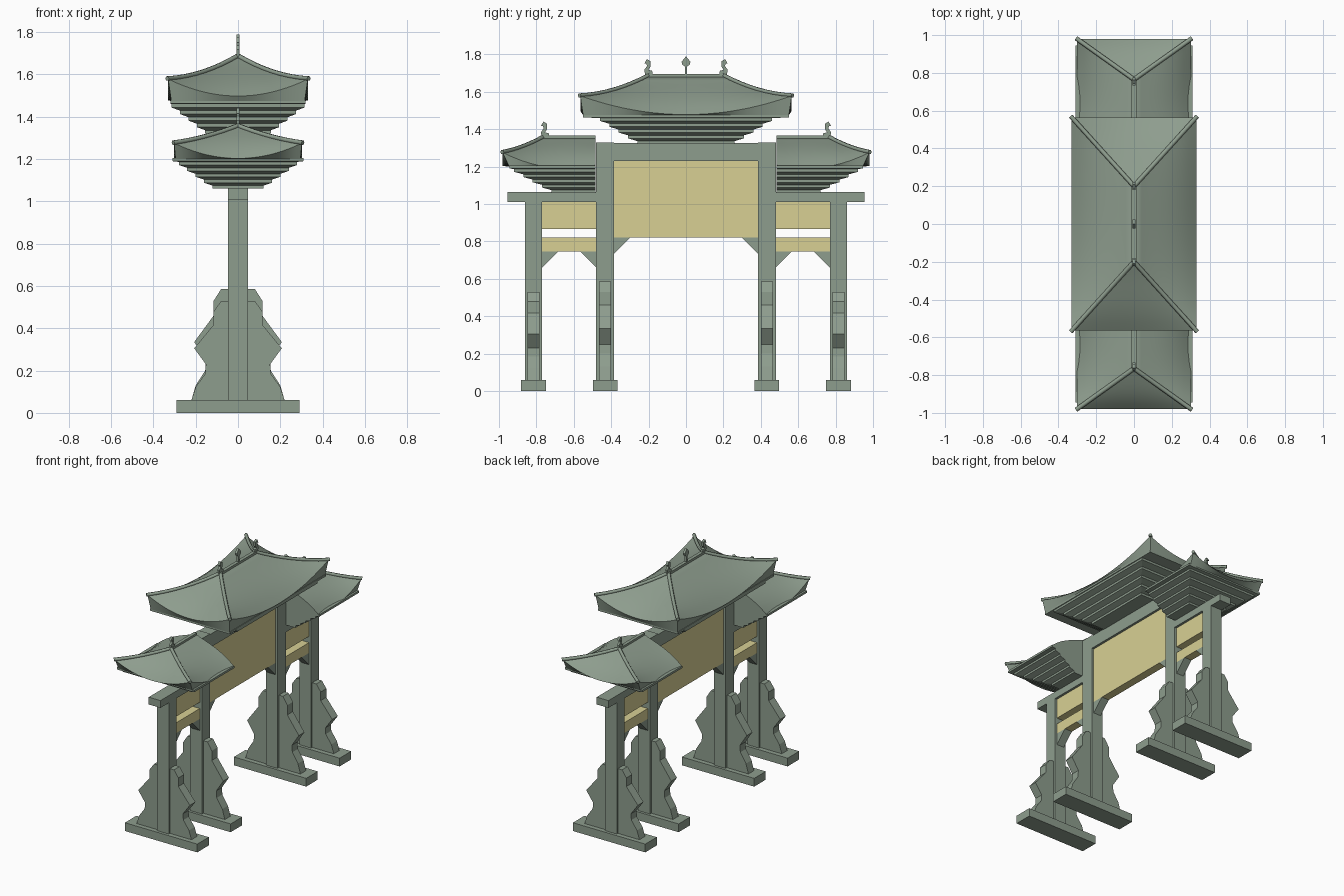
import bpy, bmesh, math
from mathutils import Vector

if "Cube" in bpy.data.objects:
    bpy.data.objects.remove(bpy.data.objects["Cube"])


def material(name, rgb):
    m = bpy.data.materials.new(name)
    m.diffuse_color = (*rgb, 1)
    m.use_nodes = True
    m.node_tree.nodes["Principled BSDF"].inputs["Base Color"].default_value = m.diffuse_color
    return m


GREEN = material("grey_green_stone", (0.27, 0.337, 0.27))
TAN = material("tan_panel", (0.686, 0.631, 0.296))


def finish(name, bm, mat=GREEN, mirror=(False, False), smooth=False):
    """Turn a bmesh into an object, optionally mirrored across x and/or y."""
    bmesh.ops.remove_doubles(bm, verts=bm.verts, dist=1e-5)
    bmesh.ops.recalc_face_normals(bm, faces=bm.faces)
    me = bpy.data.meshes.new(name)
    bm.to_mesh(me)
    bm.free()
    me.materials.append(mat)
    ob = bpy.data.objects.new(name, me)
    bpy.context.collection.objects.link(ob)
    if any(mirror):
        mod = ob.modifiers.new("mirror", 'MIRROR')
        mod.use_axis = (mirror[0], mirror[1], False)
        mod.merge_threshold = 1e-4
    if smooth:
        bpy.ops.object.select_all(action='DESELECT')
        ob.select_set(True)
        bpy.context.view_layer.objects.active = ob
        bpy.ops.object.shade_smooth_by_angle(angle=math.radians(25))
    return ob


def loft(name, rings, **kw):
    """Join equal-length rings of points and cap both ends."""
    bm = bmesh.new()
    vs = [[bm.verts.new(p) for p in r] for r in rings]
    n = len(vs[0])
    for a, b in zip(vs, vs[1:]):
        for i in range(n):
            bm.faces.new((a[i], a[(i + 1) % n], b[(i + 1) % n], b[i]))
    bm.faces.new(vs[0])
    bm.faces.new(vs[-1])
    return finish(name, bm, **kw)


def rect(hx, y0, y1, z):
    return [(-hx, y0, z), (hx, y0, z), (hx, y1, z), (-hx, y1, z)]


def box(name, hx, y0, y1, z0, z1, **kw):
    return loft(name, [rect(hx, y0, y1, z0), rect(hx, y0, y1, z1)], **kw)


def plate_yz(name, pts, hx, **kw):
    return loft(name, [[(x, y, z) for y, z in pts] for x in (-hx, hx)], **kw)


XY, Y = (True, True), (False, True)

# Posts, plinths and scalloped buttress stones
STONE = [(0.045, 0.06), (0.22, 0.06), (0.20, 0.13), (0.155, 0.20), (0.152, 0.25),
         (0.207, 0.335), (0.115, 0.46), (0.115, 0.53), (0.08, 0.585), (0.045, 0.585)]
for part, y0, y1, top, k in (("inner", 0.385, 0.48, 1.33, 1.0),
                             ("outer", 0.77, 0.86, 1.01, 0.893)):
    c = (y0 + y1) / 2
    box(part + "_plinth", 0.29, c - 0.066, c + 0.066, 0, 0.06, mirror=Y)
    box(part + "_post", 0.047, y0, y1, 0.06, top, mirror=Y)
    prof = [(x, 0.06 + (z - 0.06) * k) for x, z in STONE]
    loft(part + "_buttress_stone",
         [[(x, c + d, z) for x, z in prof] for d in (-0.032, 0.032)], mirror=XY)

# Beams and tan panels
box("centre_beam", 0.047, -0.385, 0.385, 1.23, 1.325)
box("side_beam", 0.047, 0.48, 0.955, 1.01, 1.063, mirror=Y)
box("centre_panel", 0.03, -0.385, 0.385, 0.82, 1.23, mat=TAN)
box("side_upper_panel", 0.03, 0.48, 0.77, 0.865, 1.01, mat=TAN, mirror=Y)
box("side_lower_panel", 0.03, 0.48, 0.77, 0.745, 0.82, mat=TAN, mirror=Y)

# Triangular corner braces
for name, y, z, d in (("centre_brace", 0.385, 0.82, -0.085),
                      ("side_inner_brace", 0.48, 0.745, 0.085),
                      ("side_outer_brace", 0.77, 0.745, -0.085)):
    plate_yz(name, [(y, z), (y + d, z), (y, z - 0.085)], 0.03, mirror=Y)


# Stepped bracket tiers flaring out under a roof
def tiers(name, hx, y0, y1, z, rise, eave, **kw):
    rings = []
    for i in range(5):
        a = y0 if y0 > 0 else y0 - 0.05 * i
        for dz in (0, rise * 0.52):
            rings.append(rect(hx + 0.04 * i, a, y1 + 0.05 * i, z + rise * i + dz))
    ex, ey, ez0, ez1 = eave
    a = y0 if y0 > 0 else -ey
    rings += [rect(ex, a, ey, ez0), rect(ex, a, ey, ez1)]
    loft(name, rings, **kw)


tiers("centre_bracket_tiers", 0.155, -0.26, 0.26, 1.32, 0.031, (0.32, 0.55, 1.462, 1.476))
tiers("side_bracket_tiers", 0.12, 0.485, 0.72, 1.06, 0.028, (0.31, 0.945, 1.19, 1.205), mirror=Y)


# Hipped roof with upturned corners: one quarter, mirrored in x and y
def roof(name, inner, ry, ex, ey, z0, a, b, drop_long, drop_end, cy, soffit):
    px, py, pz = soffit
    N, M = 8, 10

    def hip(t):
        return Vector((ex * t, ry + (ey - ry) * t, z0 - a * t + b * t * t))

    def long_side(s, t):
        h = hip(t)
        y = inner + s * (h.y - inner)
        sag = drop_long * t ** 3 * (1 - ((y - cy) / (h.y - cy)) ** 2)
        return (h.x, y, h.z - sag)

    def end_side(s, t):
        h = hip(t)
        return (h.x * s, h.y, h.z - drop_end * t ** 3 * (1 - s * s))

    bm = bmesh.new()
    for f, low in ((long_side, lambda s: (px, inner + s * (py - inner), pz)),
                   (end_side, lambda s: (s * px, py, pz))):
        rows = [[bm.verts.new(f(j / M, i / N)) for j in range(M + 1)] for i in range(N + 1)]
        rows.append([bm.verts.new(low(j / M)) for j in range(M + 1)])
        for r, q in zip(rows, rows[1:]):
            for j in range(M):
                bm.faces.new((r[j], r[j + 1], q[j + 1], q[j]))
        # close the cut end that meets the tall post
        if inner > 0 and f is long_side:
            edge = [r[0] for r in rows]
            bm.faces.new(edge + [bm.verts.new((0, inner, pz))])
    bmesh.ops.dissolve_degenerate(bm, dist=1e-5, edges=bm.edges)
    finish(name, bm, mirror=XY, smooth=True)

    # rounded ribs along the four hips
    cu = bpy.data.curves.new(name + "_hip_ribs", 'CURVE')
    cu.dimensions = '3D'
    cu.bevel_depth, cu.bevel_resolution, cu.use_fill_caps = 0.012, 1, True
    for sx in (-1, 1):
        for sy in (-1, 1):
            sp = cu.splines.new('POLY')
            sp.points.add(N)
            for i, p in enumerate(sp.points):
                h = hip(i / N * 1.015)
                p.co = (sx * h.x, sy * h.y, h.z + 0.003, 1)
    cu.materials.append(GREEN)
    ob = bpy.data.objects.new(name + "_hip_ribs", cu)
    bpy.context.collection.objects.link(ob)
    bpy.ops.object.select_all(action='DESELECT')
    ob.select_set(True)
    bpy.context.view_layer.objects.active = ob
    bpy.ops.object.convert(target='MESH')


roof("centre_roof", 0, 0.2, 0.33, 0.565, 1.685, 0.195, 0.088, 0.1, 0.08, 0,
     (0.315, 0.55, 1.474))
roof("side_roof", 0.485, 0.765, 0.302, 0.98, 1.355, 0.12, 0.04, 0.085, 0.072, 0.64,
     (0.295, 0.945, 1.2))

# Ridge bars
box("centre_ridge", 0.012, -0.205, 0.205, 1.665, 1.695)
box("side_ridge", 0.012, 0.485, 0.772, 1.335, 1.365, mirror=Y)

# Curled ridge-end ornaments and the central flame
CURL = [(-0.02, -0.01), (0.02, -0.01), (0.026, 0.025), (0.012, 0.045), (0.014, 0.06),
        (0.026, 0.058), (0.012, 0.083), (-0.008, 0.07), (-0.006, 0.04), (0.004, 0.025),
        (-0.016, 0.02)]
for name, y, z in (("centre_ridge_curl", 0.197, 1.692), ("side_ridge_curl", 0.75, 1.358)):
    plate_yz(name, [(y + u, z + w) for u, w in CURL], 0.008, mirror=Y)
FLAME = [(0.006, 1.685), (0.006, 1.735), (0.02, 1.745), (0.024, 1.76), (0.012, 1.775)]
plate_yz("centre_flame", FLAME + [(0, 1.79)] + [(-y, z) for y, z in reversed(FLAME)], 0.008)
